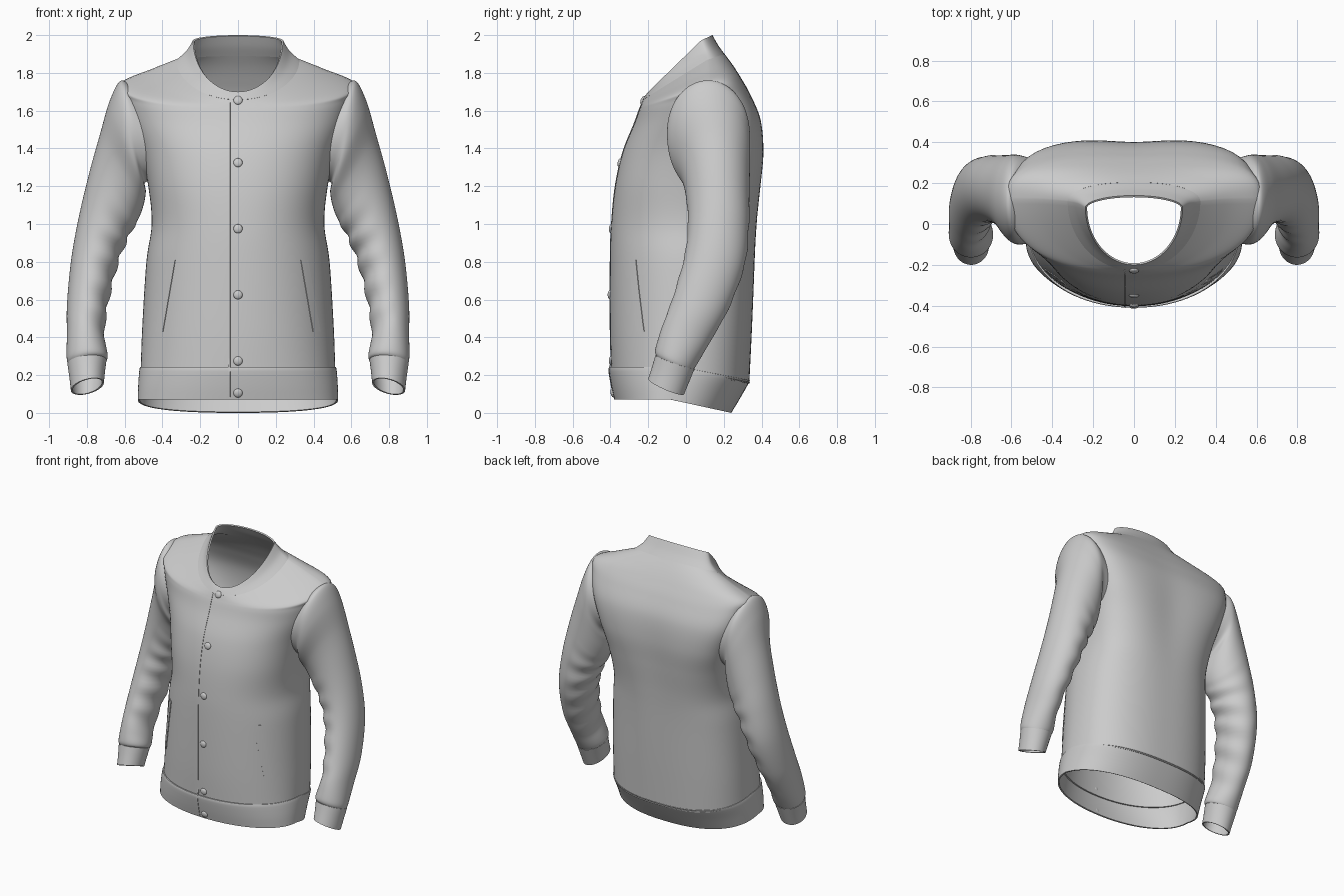
import bpy, math
from math import cos, sin, pi, exp
from mathutils import Vector
from mathutils.bvhtree import BVHTree

if "Cube" in bpy.data.objects:
    bpy.data.objects.remove(bpy.data.objects["Cube"])

SEG = 96


def spline(keys, steps):
    """Catmull-Rom interpolation through rows of ring parameters."""
    out = []
    for i in range(len(keys) - 1):
        rows = keys[max(i - 1, 0)], keys[i], keys[i + 1], keys[min(i + 2, len(keys) - 1)]
        for k in range(steps):
            t = k / steps
            out.append([0.5 * (2 * b + (c - a) * t + (2 * a - 5 * b + 4 * c - d) * t * t
                               + (3 * b - a - 3 * c + d) * t ** 3) for a, b, c, d in zip(*rows)])
    return out + [list(keys[-1])]


def finish(obj, thickness, mirror=False):
    bpy.ops.object.select_all(action='DESELECT')
    obj.select_set(True)
    bpy.context.view_layer.objects.active = obj
    if mirror:
        obj.modifiers.new("mirror", 'MIRROR').use_mirror_merge = False
    if thickness:
        m = obj.modifiers.new("cloth", 'SOLIDIFY')
        m.thickness, m.offset = thickness, -1
    bpy.ops.object.convert(target='MESH')
    bpy.ops.object.shade_smooth_by_angle(angle=math.radians(50))


def make(name, verts, faces):
    mesh = bpy.data.meshes.new(name)
    mesh.from_pydata(verts, [], faces)
    obj = bpy.data.objects.new(name, mesh)
    bpy.context.collection.objects.link(obj)
    return obj


def loft(rows, ring, keep=lambda p: True):
    verts = [Vector(ring(row, 2 * pi * j / SEG)) for row in rows for j in range(SEG)]
    faces = []
    for i in range(len(rows) - 1):
        for j in range(SEG):
            a, b = i * SEG + j, i * SEG + (j + 1) % SEG
            f = (a, b, b + SEG, a + SEG)
            if keep(sum((verts[v] for v in f), Vector()) / 4):
                faces.append(f)
    return verts, faces


def torso_ring(row, t):
    """Half width, front/back/side y, front/side/back z, roundness front/back."""
    w, yf, yb, ys, zf, zs, zb, nf, nb = row
    c, s = cos(t), sin(t)
    n = nf if s < 0 else nb
    r = (abs(c) ** n + abs(s) ** n) ** (-1 / n)
    x, k = w * r * c, abs(r * s)
    y = ys + ((yf if s < 0 else yb) - ys) * k
    z = zs + ((zf if s < 0 else zb) - zs) * k
    if s > 0:  # hollow between the shoulder blades
        y -= 0.014 * exp(-(x / 0.16) ** 2 - ((z - 1.3) / 0.35) ** 2) * k
    return x, y, z


def sleeve_ring(row, t):
    """Outer/inner x, front/back y, centre z, z tilt to outside and to back."""
    xo, xi, yf, yb, z, du, dv = row
    c, s = cos(t), sin(t)
    fold = 0.0
    if 0.32 < z < 1.2:  # soft folds on the inside of the arm
        fold = 0.012 * sin(z * 42 + 2 * s) * max(0, 0.3 - c) * min(1, (z - 0.32) * 5, (1.2 - z) * 5)
    k = 1 + fold * 4
    return ((xo + xi) / 2 + (xo - xi) / 2 * c * k, (yf + yb) / 2 + (yb - yf) / 2 * s * k,
            z + du * c + dv * s)


# Torso, with the armholes left open
body_keys = [
    (.515, -.395, .335, -.03, .225, .225, .155, 2.1, 2.5),
    (.507, -.402, .348, 0, .45, .45, .42, 2.1, 2.5),
    (.485, -.402, .365, .02, .80, .80, .80, 2.1, 2.6),
    (.457, -.395, .380, .04, 1.0, 1.0, 1.0, 2.2, 2.8),
    (.475, -.375, .402, .06, 1.2, 1.2, 1.2, 2.3, 3.2),
    (.515, -.335, .415, .09, 1.38, 1.38, 1.38, 2.3, 3.8),
    (.575, -.275, .398, .10, 1.53, 1.55, 1.55, 2.3, 4),
    (.607, -.25, .345, .11, 1.60, 1.69, 1.68, 2.3, 3.8),
    (.612, -.24, .295, .12, 1.625, 1.75, 1.77, 2.2, 3.2),
    (.46, -.232, .25, .12, 1.645, 1.815, 1.84, 2.1, 2.6),
    (.32, -.225, .205, .11, 1.662, 1.87, 1.90, 2, 2.2)]


def outside_armhole(p):
    return abs(p.x) < .42 or ((p.y - .12) / .16) ** 2 + ((p.z - 1.48) / .2) ** 2 > 1


body = loft(spline(body_keys, 7), torso_ring, outside_armhole)
body_obj = make("torso", *body)

# Waistband
hem_keys = [(.53, -.38, .24, -.08, .072, .07, 0, 2.1, 2.4),
            (.528, -.397, .288, -.06, .15, .15, .08, 2.1, 2.4),
            (.521, -.410, .336, -.03, .235, .235, .165, 2.1, 2.5),
            (.512, -.395, .332, -.03, .24, .24, .17, 2.1, 2.5)]
hem = loft(spline(hem_keys, 4), torso_ring)
hem_obj = make("waistband", *hem)

# Collar band
collar_keys = [(.325, -.229, .208, .11, 1.658, 1.868, 1.895, 2, 2.2),
               (.275, -.214, .172, .10, 1.682, 1.912, 1.945, 2, 2.1),
               (.238, -.20, .14, .08, 1.70, 1.972, 2.0, 2, 2)]
collar_obj = make("collar", *loft(spline(collar_keys, 5), torso_ring))

# Sleeves, listed from the cuff up to the armhole
sleeve_keys = [
    (.900, .700, -.158, .042, .268, -.01, -.035),
    (.907, .690, -.162, .060, .30, -.005, -.04),
    (.906, .708, -.125, .130, .42, 0, -.04),
    (.905, .688, -.070, .225, .58, 0, -.03),
    (.882, .640, -.010, .310, .80, .02, -.02),
    (.840, .585, .010, .333, .985, .065, 0),
    (.785, .530, 0, .336, 1.15, .13, 0),
    (.732, .500, -.03, .338, 1.285, .185, 0),
    (.680, .488, -.09, .340, 1.41, .24, 0),
    (.622, .488, -.10, .335, 1.49, .268, 0),
    (.560, .400, -.09, .315, 1.475, .25, 0)]
sleeve_obj = make("sleeves", *loft(spline(sleeve_keys, 8), sleeve_ring))

# Cuffs
cuff_keys = [(.885, .710, -.20, -.01, .14, -.02, -.04),
             (.893, .704, -.18, .018, .205, -.015, -.038),
             (.903, .696, -.162, .046, .27, -.01, -.035)]
cuff_obj = make("cuffs", *loft(spline(cuff_keys, 4), sleeve_ring))

# Surface lookup used to lay the details on the front
off = len(body[0])
front = BVHTree.FromPolygons(body[0] + hem[0],
                             body[1] + [tuple(v + off for v in f) for f in hem[1]])


def on_front(x, z):
    hit, normal, _, _ = front.ray_cast(Vector((x, -2, z)), Vector((0, 1, 0)))
    return hit, normal


def strip(name, top, bottom, width, rows, lift, mirror=False):
    """Narrow cloth strip laid on the front from top to bottom (x, z)."""
    verts, faces = [], []
    for i in range(rows + 1):
        t = i / rows
        x, z = (top[k] + (bottom[k] - top[k]) * t for k in (0, 1))
        for j in range(4):
            hit, normal = on_front(x + width * (j / 3 - .5), z)
            verts.append(hit + normal * lift)
    for i in range(rows):
        for j in range(3):
            a = i * 4 + j
            faces.append((a, a + 4, a + 5, a + 1))
    finish(make(name, verts, faces), lift + .004, mirror)


# Front closure seam and slanted pocket welts
strip("front_closure_seam", (-.045, 1.655), (-.045, .085), .008, 60, .003)
strip("pocket_welts", (.35, .81), (.415, .43), .038, 16, .004, True)

for obj in (body_obj, hem_obj, collar_obj):
    finish(obj, .01)
for obj in (sleeve_obj, cuff_obj):
    finish(obj, .01, True)

# Snap buttons
for z in (1.66, 1.33, .98, .63, .28, .11):
    hit, normal = on_front(0, z - .005)
    bpy.ops.mesh.primitive_uv_sphere_add(segments=20, ring_count=12, radius=.024, location=hit)
    button = bpy.context.object
    button.name = "snap_button"
    button.scale.z = .5
    button.rotation_euler = normal.to_track_quat('Z', 'Y').to_euler()
    finish(button, 0)
